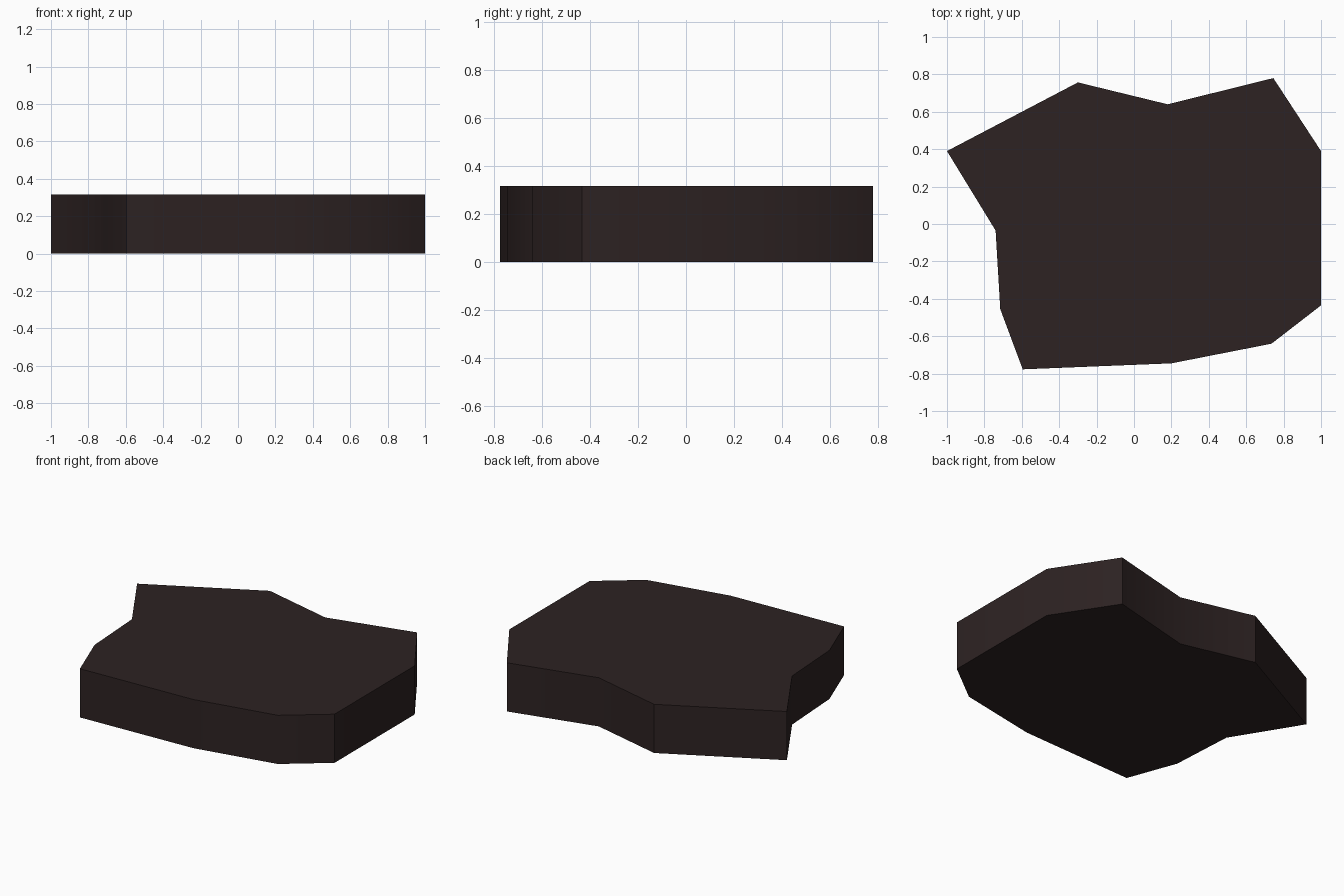
import bpy, bmesh, math

if "Cube" in bpy.data.objects:
    bpy.data.objects.remove(bpy.data.objects["Cube"])

HEIGHT = 0.317
# outline of the slab seen from above, counter-clockwise
OUTLINE = [(-1.0, 0.39), (-0.74, -0.035), (-0.715, -0.455), (-0.595, -0.777),
           (0.20, -0.745), (0.735, -0.64), (1.0, -0.435), (1.0, 0.39),
           (0.745, 0.78), (0.18, 0.64), (-0.30, 0.757)]

# dark brown stone
mat = bpy.data.materials.new("dark_brown_stone")
mat.diffuse_color = (0.026, 0.016, 0.016, 1.0)
mat.use_nodes = True
mat.node_tree.nodes["Principled BSDF"].inputs["Base Color"].default_value = mat.diffuse_color

# stone slab: outline face extruded upwards
bm = bmesh.new()
base = bm.faces.new([bm.verts.new((x, y, 0)) for x, y in OUTLINE])
top = bmesh.ops.extrude_face_region(bm, geom=[base], use_keep_orig=True)
bmesh.ops.translate(bm, vec=(0, 0, HEIGHT),
                    verts=[g for g in top["geom"] if isinstance(g, bmesh.types.BMVert)])
bmesh.ops.recalc_face_normals(bm, faces=bm.faces[:])
mesh = bpy.data.meshes.new("stone_slab")
bm.to_mesh(mesh)
bm.free()
mesh.materials.append(mat)
slab = bpy.data.objects.new("stone_slab", mesh)
bpy.context.collection.objects.link(slab)

# soft shading around the shallow side bends, sharp rims
bpy.context.view_layer.objects.active = slab
slab.select_set(True)
bpy.ops.object.shade_smooth_by_angle(angle=math.radians(35))
